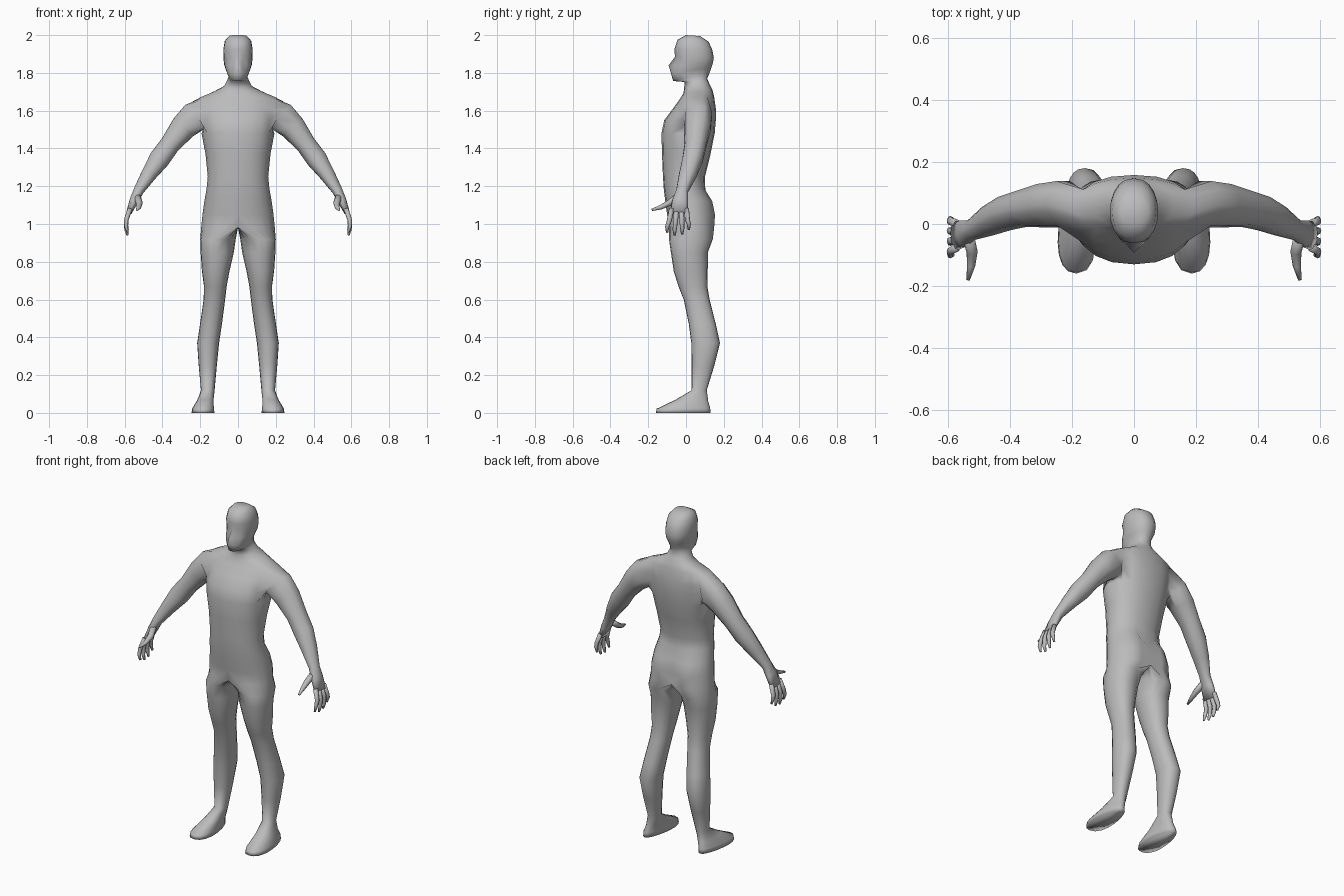
import bpy, bmesh, math
from mathutils import Vector

if "Cube" in bpy.data.objects:
    bpy.data.objects.remove(bpy.data.objects["Cube"])

OUTER, INNER = 10, 8          # segments on the outer and inner side of a half ring
COLUMNS = OUTER + INNER

skin = bpy.data.materials.new("plain_grey")
skin.use_nodes = True
grey = (0.5, 0.5, 0.5, 1)
skin.diffuse_color = grey
skin.node_tree.nodes["Principled BSDF"].inputs["Base Color"].default_value = grey

# Rings: z front, z back, y front, y back, half width
head_rings = [
    (2, 1.995, 0, .075, .045), (1.975, 1.965, -.045, .12, .07),
    (1.925, 1.92, -.062, .14, .078), (1.885, 1.88, -.058, .147, .077),
    (1.84, 1.85, -.066, .142, .074), (1.795, 1.83, -.075, .135, .063),
    (1.757, 1.8, -.068, .125, .05), (1.752, 1.77, -.008, .112, .058),
]
torso_rings = [
    (1.715, 1.74, -.01, .125, .075), (1.69, 1.71, -.015, .14, .13),
    (1.665, 1.68, -.03, .148, .195), (1.61, 1.61, -.07, .158, .2),
    (1.55, 1.55, -.115, .158, .2), (1.48, 1.48, -.13, .152, .193),
    (1.37, 1.37, -.127, .13, .172), (1.25, 1.25, -.122, .1, .16),
    (1.19, 1.19, -.118, .102, .166), (1.12, 1.12, -.11, .145, .178),
    (1.05, 1.05, -.1, .16, .188), (.98, .98, -.09, .155, .195),
]
# Leg rings: z front, z back, y front, y back, half width, x centre
leg_rings = [
    (.92, .92, -.09, .142, .094, .106), (.85, .85, -.08, .116, .088, .11),
    (.75, .75, -.065, .115, .073, .118), (.67, .67, -.04, .113, .06, .12),
    (.6, .6, -.012, .125, .057, .125), (.47, .47, .015, .158, .058, .143),
    (.37, .37, .028, .18, .058, .158), (.25, .25, .03, .15, .048, .16),
    (.12, .12, .03, .11, .036, .16), (.07, .06, -.055, .118, .046, .173),
    (.022, .025, -.155, .128, .054, .185), (0, 0, -.16, .13, .057, .185),
]
# Arm and finger paths: x, y, z, half width, half thickness
arm_path = [
    (.225, .065, 1.568, .08, .083), (.29, .06, 1.51, .075, .07),
    (.36, .05, 1.42, .062, .054), (.415, .035, 1.345, .058, .056),
    (.47, .01, 1.265, .05, .042), (.525, -.02, 1.178, .034, .028),
    (.55, -.03, 1.125, .045, .024), (.577, -.038, 1.06, .05, .015),
]
thumb_path = [
    (.535, -.04, 1.15, .02, .018), (.522, -.09, 1.11, .018, .016),
    (.525, -.135, 1.088, .013, .012), (.535, -.18, 1.075, .006, .006),
]
fingers = {  # base y, tip y, tip z
    "index_finger": (-.076, -.1, .955), "middle_finger": (-.05, -.06, .94),
    "ring_finger": (-.024, -.02, .945), "little_finger": (.002, .015, .97),
}


def power(value, exponent):
    return math.copysign(abs(value) ** exponent, value)


def body_ring(bm, zf, zb, yf, yb, width, centre=None):
    """Half ring closed on the middle plane, or a whole leg ring around a centre."""
    ring = []
    for j in range(COLUMNS):
        t = math.pi * (j / OUTER if j <= OUTER else 1 + (j - OUTER) / INNER)
        blend = (1 - math.cos(t)) / 2
        y = yf + (yb - yf) * blend
        side = power(math.sin(t), .85) if abs(math.sin(t)) > .001 else 0
        if centre is None:
            x = width * max(0, side)
        else:
            spread = 1 - 2 * y if zf < .1 else 1     # feet widen to the toes
            x = centre + width * side * spread
        ring.append(bm.verts.new((x, y, zf + (zb - zf) * blend)))
    return ring


def path_rings(bm, path, angles):
    """Rings set square to a path, flattened across it."""
    rings = []
    points = [Vector(p[:3]) for p in path]
    for i, (x, y, z, wide, thick) in enumerate(path):
        along = (points[min(i + 1, len(path) - 1)] - points[max(i - 1, 0)]).normalized()
        u = Vector((0, 1, 0)) if abs(along.y) < .6 else Vector((1, 0, 0))
        u = (u - along * u.dot(along)).normalized()
        v = along.cross(u)
        rings.append([bm.verts.new(points[i] + u * wide * math.cos(a) + v * thick * math.sin(a))
                      for a in angles])
    return rings


def skin_rings(bm, rings):
    for a, b in zip(rings, rings[1:]):
        for j in range(len(a)):
            k = (j + 1) % len(a)
            bm.faces.new((a[j], a[k], b[k], b[j]))


def finish(bm, name):
    bmesh.ops.delete(bm, geom=[v for v in bm.verts if not v.link_faces], context='VERTS')
    bmesh.ops.recalc_face_normals(bm, faces=bm.faces)
    mesh = bpy.data.meshes.new(name)
    bm.to_mesh(mesh)
    bm.free()
    mesh.materials.append(skin)
    mesh.shade_smooth()
    obj = bpy.data.objects.new(name, mesh)
    bpy.context.collection.objects.link(obj)
    mirror = obj.modifiers.new("mirror", 'MIRROR')
    mirror.merge_threshold = .0005
    return obj


# Body: head, torso and leg as one half, open on the middle plane
bm = bmesh.new()
rings = [body_ring(bm, *r) for r in head_rings + torso_rings + leg_rings]
crotch = len(head_rings) + len(torso_rings) - 1
arm_top = len(head_rings) + 2
arm_rows = range(arm_top, arm_top + 3)
arm_columns = range(3, 7)
for i, (a, b) in enumerate(zip(rings, rings[1:])):
    for j in range(COLUMNS):
        if (i < crotch and j >= OUTER) or (i in arm_rows and j in arm_columns):
            continue
        k = (j + 1) % COLUMNS
        bm.faces.new((a[j], a[k], b[k], b[j]))
bm.faces.new(rings[0][:OUTER + 1])
bm.faces.new(rings[-1])

# Nose, eye sockets and chin
brow, nose, mouth = rings[3], rings[4], rings[5]
nose[0].co.y -= .026
nose[1].co.x *= .7
brow[1].co.y += .008
brow[2].co.y += .006
mouth[0].co.y -= .004

# Cleft between the buttocks
for ring in rings[crotch - 2:crotch + 1]:
    ring[OUTER].co.y -= .03

# Arm and palm grown from the opening at the shoulder
low, high = arm_rows[-1] + 1, arm_top
first, last = arm_columns[0], arm_columns[-1] + 1
opening = ([rings[high][j] for j in range(first, last)]
           + [rings[i][last] for i in range(high, low)]
           + [rings[low][j] for j in range(last, first, -1)]
           + [rings[i][first] for i in range(low, high, -1)])
middle = sum((v.co for v in opening), Vector()) / len(opening)
angles = [math.atan2(v.co.z - middle.z, v.co.y - middle.y) for v in opening]
arm = path_rings(bm, arm_path, angles)
skin_rings(bm, [opening] + arm)
bm.faces.new(arm[-1])
finish(bm, "body")


# Fingers and thumb
def digit(name, path):
    bm = bmesh.new()
    tube = path_rings(bm, path, [math.tau * n / 8 for n in range(8)])
    skin_rings(bm, tube)
    bm.faces.new(tube[0])
    bm.faces.new(tube[-1])
    finish(bm, name)


for name, (base, tip, end) in fingers.items():
    digit(name, [(.572, base, 1.08, .014, .013), (.592, (base + tip) / 2, 1.02, .013, .012),
                 (.592, tip, end + .03, .011, .01), (.584, tip, end, .006, .006)])
digit("thumb", thumb_path)
